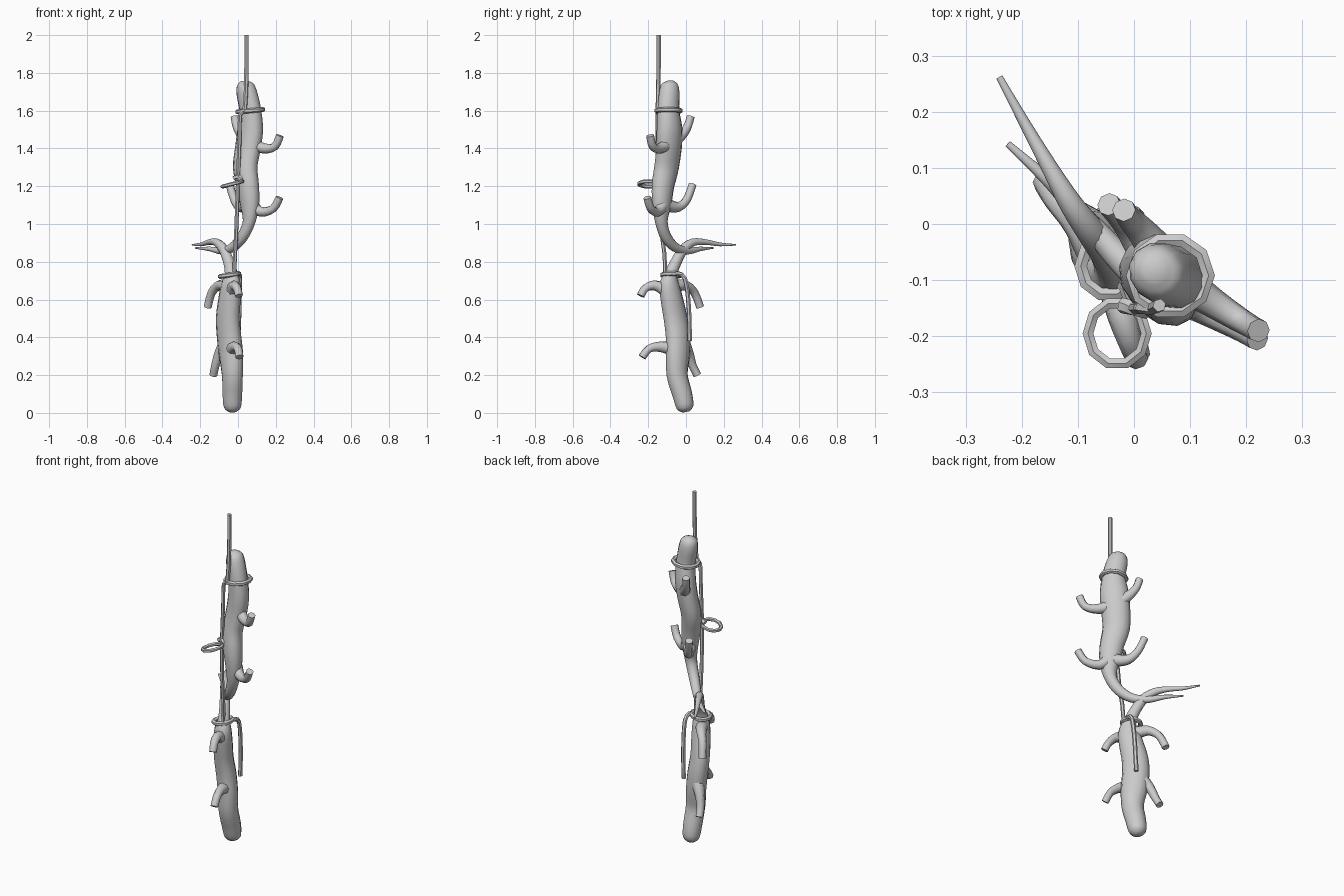
import bpy, bmesh, math
from mathutils import Vector

SIDE = Vector((1, 1, 0)).normalized()   # thin axis of the flattened bodies


def catmull(a, b, c, d, t):
    return [0.5 * (2*q + (r - p)*t + (2*p - 5*q + 4*r - s)*t*t + (3*q - p - 3*r + s)*t**3)
            for p, q, r, s in zip(a, b, c, d)]


def tube(name, pts, sides=12, steps=3, closed=False):
    """Sweep an ellipse along points (x, y, z, wide radius, thin radius)."""
    n = len(pts)
    path = []
    for i in range(n if closed else n - 1):
        if closed:
            k = [pts[(i + j) % n] for j in (-1, 0, 1, 2)]
        else:
            k = [pts[min(max(i + j, 0), n - 1)] for j in (-1, 0, 1, 2)]
        path += [catmull(*k, s / steps) for s in range(steps)]
    if not closed:
        path.append(list(pts[-1]))
    m = len(path)
    bm = bmesh.new()
    rings = []
    for i, p in enumerate(path):
        a = path[(i - 1) % m] if closed else path[max(i - 1, 0)]
        b = path[(i + 1) % m] if closed else path[min(i + 1, m - 1)]
        t = (Vector(b[:3]) - Vector(a[:3])).normalized()
        u = Vector((0, 0, 1)) if closed else t.cross(SIDE).normalized()
        v = u.cross(t)
        c = Vector(p[:3])
        rings.append([bm.verts.new(c + u * p[3] * math.cos(f) + v * p[4] * math.sin(f))
                      for f in (2 * math.pi * j / sides for j in range(sides))])
    for i in range(m if closed else m - 1):
        r, s = rings[i], rings[(i + 1) % m]
        for j in range(sides):
            bm.faces.new((r[j], r[(j+1) % sides], s[(j+1) % sides], s[j]))
    if not closed:
        bm.faces.new(rings[0])
        bm.faces.new(rings[-1])
    bmesh.ops.recalc_face_normals(bm, faces=bm.faces)
    me = bpy.data.meshes.new(name)
    bm.to_mesh(me)
    bm.free()
    ob = bpy.data.objects.new(name, me)
    bpy.context.collection.objects.link(ob)
    bpy.context.view_layer.objects.active = ob
    bpy.ops.object.select_all(action='DESELECT')
    ob.select_set(True)
    bpy.ops.object.shade_smooth_by_angle(angle=math.radians(50))
    return ob


def leg(name, *pts):
    radii = [0.036, 0.027, 0.022, 0.021]
    tube(name, [(*p, r, r) for p, r in zip(pts, radii)], sides=8)


def rope(name, pts, r=0.011):
    tube(name, [(*p, r, r) for p in pts], sides=6, steps=2)


def loop(name, c, rx, ry, tilt=0.0, r=0.011):
    pts = []
    for i in range(10):
        a = 2 * math.pi * i / 10
        pts.append((c[0] + rx*math.cos(a), c[1] + ry*math.sin(a), c[2] + tilt*math.cos(a), r, r))
    tube(name, pts, sides=6, steps=1, closed=True)


# Upper animal: head, body and tail
tube("upper_body", [
    (.035, -.085, 1.758, .018, .018), (.037, -.085, 1.738, .046, .043),
    (.047, -.088, 1.69, .059, .052), (.065, -.093, 1.6, .064, .053),
    (.065, -.087, 1.5, .078, .057), (.052, -.09, 1.4, .078, .056),
    (.038, -.103, 1.3, .074, .055), (.052, -.122, 1.2, .066, .053),
    (.062, -.128, 1.1, .056, .045), (.058, -.13, 1.01, .035, .033),
    (.022, -.105, .93, .030, .029), (-.03, -.055, .875, .025, .025),
    (-.09, .012, .858, .019, .019), (-.15, .075, .868, .012, .012),
    (-.225, .143, .873, .004, .006)])

# Lower animal: head, body and tail
tube("lower_body", [
    (-.03, 0, .005, .018, .018), (-.03, -.005, .03, .047, .045),
    (-.03, -.02, .1, .055, .052), (-.03, -.047, .2, .060, .053),
    (-.036, -.043, .3, .072, .055), (-.047, -.042, .4, .074, .055),
    (-.054, -.055, .5, .072, .053), (-.045, -.075, .6, .066, .052),
    (-.037, -.088, .68, .058, .047), (-.036, -.08, .735, .037, .034),
    (-.05, -.052, .8, .030, .029), (-.076, -.015, .865, .027, .026),
    (-.112, .035, .902, .021, .021), (-.15, .1, .905, .015, .015),
    (-.195, .18, .892, .010, .010), (-.24, .262, .89, .004, .006)])

# Upper animal legs
leg("upper_front_leg_a", (.08, -.1, 1.42), (.14, -.14, 1.4), (.195, -.175, 1.41), (.222, -.19, 1.468))
leg("upper_front_leg_b", (.05, -.06, 1.44), (.015, -.015, 1.48), (-.008, .01, 1.52), (-.018, .025, 1.57))
leg("upper_hind_leg_a", (.075, -.125, 1.1), (.12, -.15, 1.065), (.185, -.185, 1.08), (.22, -.205, 1.14))
leg("upper_hind_leg_b", (.045, -.1, 1.1), (.01, -.04, 1.09), (-.02, .005, 1.13), (-.045, .035, 1.21))

# Lower animal legs
leg("lower_hind_leg_a", (-.06, -.065, .67), (-.1, 0, .675), (-.14, .045, .635), (-.16, .075, .56))
leg("lower_hind_leg_b", (-.03, -.11, .65), (-.02, -.165, .675), (-.005, -.215, .66), (.005, -.24, .62))
leg("lower_front_leg_a", (-.03, -.08, .34), (-.015, -.14, .35), (0, -.195, .34), (.008, -.232, .295))
leg("lower_front_leg_b", (-.07, -.01, .36), (-.1, .015, .31), (-.12, .035, .25), (-.13, .06, .2))

# Hanging rope, knots and loops
rope("top_rope", [(.045, -.145, 2.0), (.045, -.145, 1.85), (.042, -.147, 1.7), (.035, -.15, 1.6)], .012)
loop("upper_neck_loop", (.065, -.092, 1.6), .068, .066, .006, .013)
rope("middle_rope", [(.045, -.15, 1.6), (.012, -.15, 1.58), (.008, -.15, 1.45), (0, -.15, 1.24),
                     (-.008, -.135, 1.0), (-.015, -.115, .85), (-.02, -.11, .74)])
loop("side_loop", (-.03, -.195, 1.212), .052, .056, .014)
rope("side_knot", [(-.022, -.145, 1.24), (0, -.15, 1.25), (.024, -.155, 1.235)], .014)
loop("lower_tail_loop", (-.045, -.075, .73), .05, .052, .008, .013)
rope("rope_end", [(-.015, -.09, .735), (.005, -.04, .738), (.01, -.005, .71), (.008, .012, .6),
                  (.005, .018, .48), (0, .02, .38)], .012)
